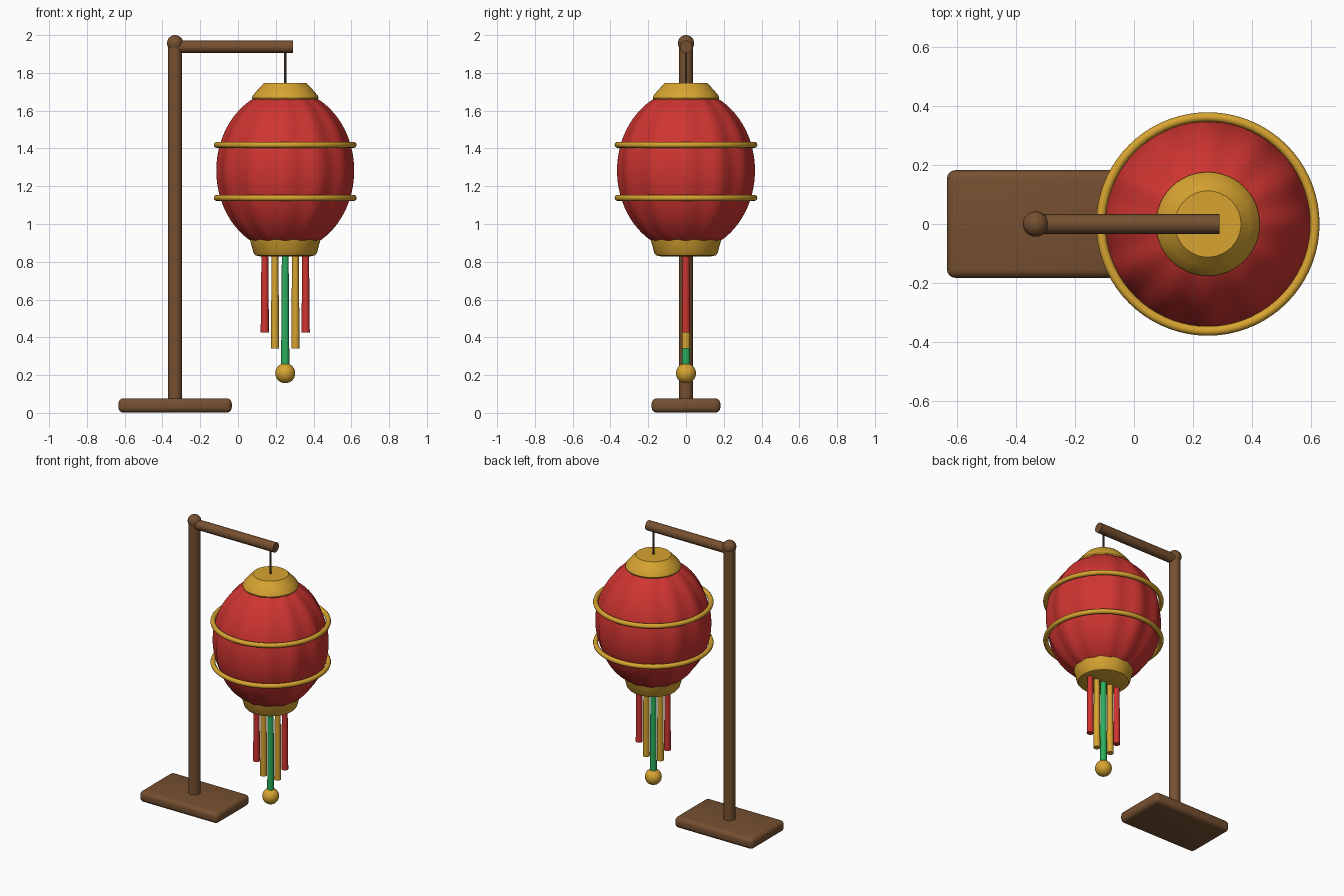
import bpy, bmesh, math
from mathutils import Matrix

if "Cube" in bpy.data.objects:
    bpy.data.objects.remove(bpy.data.objects["Cube"])

LX = 0.25      # lantern axis
PX = -0.333    # post axis


def material(name, rgb):
    m = bpy.data.materials.new(name)
    m.diffuse_color = (*rgb, 1)
    m.use_nodes = True
    m.node_tree.nodes["Principled BSDF"].inputs["Base Color"].default_value = m.diffuse_color
    return m


RED = material("red_silk", (0.62, 0.035, 0.03))
GOLD = material("gold", (0.68, 0.37, 0.03))
WOOD = material("brown_wood", (0.18, 0.08, 0.03))
GREEN = material("green_thread", (0.025, 0.42, 0.11))
CORD = material("dark_cord", (0.06, 0.035, 0.02))


def finish(bm, name, mat, angle=40):
    bmesh.ops.recalc_face_normals(bm, faces=bm.faces)
    me = bpy.data.meshes.new(name)
    bm.to_mesh(me)
    bm.free()
    ob = bpy.data.objects.new(name, me)
    bpy.context.collection.objects.link(ob)
    me.materials.append(mat)
    bpy.ops.object.select_all(action='DESELECT')
    ob.select_set(True)
    bpy.context.view_layer.objects.active = ob
    bpy.ops.object.shade_smooth_by_angle(angle=math.radians(angle))
    return ob


def lathe(name, profile, mat, x=LX, n=48, lobes=0, depth=0.0, closed=False, angle=40):
    """Turn (radius, z) points about a vertical axis, optionally with lobes."""
    bm = bmesh.new()
    rings = []
    for r, z in profile:
        ring = []
        for i in range(n):
            a = 2 * math.pi * i / n
            k = r * (1 - depth * (1 - math.cos(lobes * a)) / 2)
            ring.append(bm.verts.new((x + k * math.cos(a), k * math.sin(a), z)))
        rings.append(ring)
    pairs = list(zip(rings, rings[1:]))
    if closed:
        pairs.append((rings[-1], rings[0]))
    for a, b in pairs:
        for i in range(n):
            j = (i + 1) % n
            bm.faces.new((a[i], a[j], b[j], b[i]))
    if not closed:
        bm.faces.new(rings[0])
        bm.faces.new(rings[-1])
    return finish(bm, name, mat, angle)


def ball(name, x, z, r, mat):
    bm = bmesh.new()
    bmesh.ops.create_uvsphere(bm, u_segments=32, v_segments=16, radius=r,
                              matrix=Matrix.Translation((x, 0, z)))
    return finish(bm, name, mat)


# Stand: rounded base, post, knob and arm
bm = bmesh.new()
bmesh.ops.create_cube(bm, size=1, matrix=Matrix.Translation((PX, 0, 0.039))
                      @ Matrix.Diagonal((0.6, 0.364, 0.076, 1)))
bmesh.ops.bevel(bm, geom=bm.edges[:], offset=0.028, segments=4, profile=0.5,
                affect='EDGES')
finish(bm, "base", WOOD)
lathe("post", [(0.037, 0.06), (0.037, 1.955)], WOOD, x=PX, n=32)
ball("post_knob", PX, 1.957, 0.043, WOOD)
bm = bmesh.new()
bmesh.ops.create_cone(bm, cap_ends=True, segments=32, radius1=0.033, radius2=0.033,
                      depth=0.623, matrix=Matrix.Translation((-0.0215, 0, 1.938))
                      @ Matrix.Rotation(math.pi / 2, 4, 'Y'))
finish(bm, "arm", WOOD)
lathe("hanging_cord", [(0.006, 1.73), (0.006, 1.93)], CORD, n=12)

# Lantern body: ellipsoid with soft ribs, cut off inside the caps
body = []
for i in range(33):
    t = math.radians(-63 + 126 * i / 32)
    body.append((0.365 * math.cos(t), 1.283 + 0.43 * math.sin(t)))
lathe("lantern_body", body, RED, n=144, lobes=12, depth=0.035, angle=60)

# Caps
lathe("top_cap", [(0.155, 1.643), (0.168, 1.65), (0.176, 1.668), (0.172, 1.68),
                  (0.145, 1.712), (0.112, 1.747)], GOLD)
lathe("bottom_cap", [(0.13, 0.828), (0.158, 0.834), (0.168, 0.847), (0.188, 0.923)], GOLD)

# Gold hoops
for name, z in (("lower_hoop", 1.138), ("upper_hoop", 1.419)):
    tube = [(0.362 + 0.016 * math.cos(k * math.pi / 6),
             z + 0.016 * math.sin(k * math.pi / 6)) for k in range(12)]
    lathe(name, tube, GOLD, n=72, closed=True)

# Tassel strands, paired about the lantern axis, and the bead
for side, s in (("left", -1), ("right", 1)):
    lathe(side + "_red_strand", [(0.022, 0.425), (0.018, 0.84)], RED, x=LX + s * 0.108, n=20)
    lathe(side + "_gold_strand", [(0.022, 0.34), (0.018, 0.84)], GOLD, x=LX + s * 0.054, n=20)
lathe("centre_green_strand", [(0.022, 0.24), (0.018, 0.84)], GREEN, n=20)
ball("tassel_bead", LX, 0.21, 0.053, GOLD)
